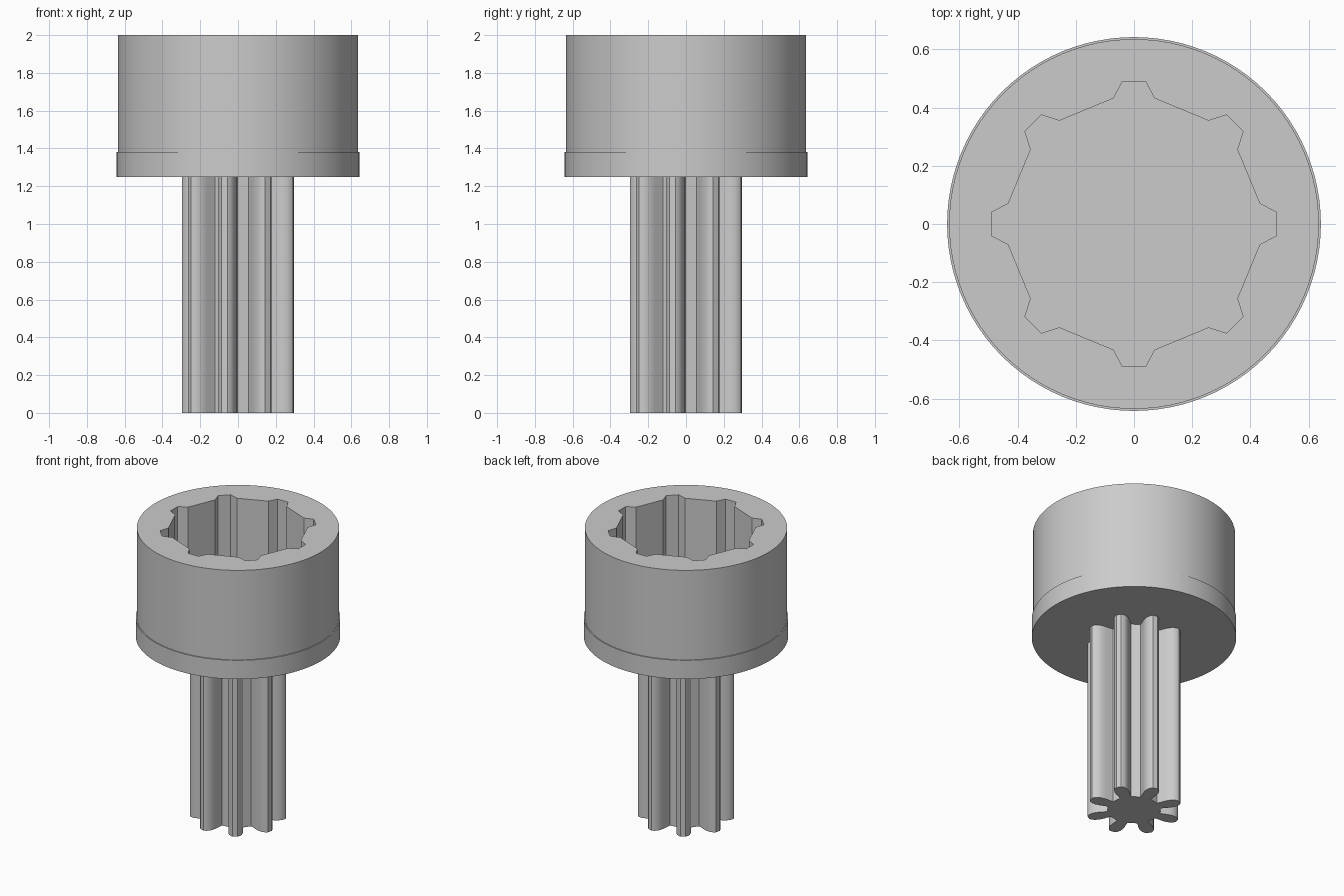
import bpy, bmesh, math
from mathutils import Matrix, Vector

cube = bpy.data.objects.get("Cube")
if cube:
    bpy.data.objects.remove(cube, do_unlink=True)

steel = bpy.data.materials.new("steel grey")
steel.use_nodes = True
grey = (0.6, 0.6, 0.6, 1)
steel.diffuse_color = grey
steel.node_tree.nodes["Principled BSDF"].inputs["Base Color"].default_value = grey

TEETH = 8
SOCKET_FLOOR, HEAD_BOTTOM, COLLAR_TOP, HEAD_TOP = 1.38, 1.25, 1.38, 2.0


def circle(radius, count=96):
    step = math.tau / count
    return [Vector((radius * math.cos(i * step), radius * math.sin(i * step), 0))
            for i in range(count)]


def toothed(half, turn=0):
    """Repeat a tooth, given as (radius, half width) from root to tip, around z."""
    tooth = [(r, -w) for r, w in half] + [(r, w) for r, w in reversed(half)]
    return [Matrix.Rotation(turn + k * math.tau / TEETH, 3, 'Z') @ Vector((r, w, 0))
            for k in range(TEETH) for r, w in tooth]


def ring(bm, outline, z):
    return [bm.verts.new((p.x, p.y, z)) for p in outline]


def bridge(bm, a, b):
    for i in range(len(a)):
        j = (i + 1) % len(a)
        bm.faces.new((a[i], a[j], b[j], b[i]))


def finish(bm, name, angle):
    bmesh.ops.recalc_face_normals(bm, faces=bm.faces)
    mesh = bpy.data.meshes.new(name)
    bm.to_mesh(mesh)
    bm.free()
    mesh.materials.append(steel)
    obj = bpy.data.objects.new(name, mesh)
    bpy.context.collection.objects.link(obj)
    bpy.ops.object.select_all(action='DESELECT')
    obj.select_set(True)
    bpy.context.view_layer.objects.active = obj
    bpy.ops.object.shade_smooth_by_angle(angle=math.radians(angle))
    return obj


# Socket head: collar, barrel, and a notched recess open at the top
bm = bmesh.new()
wall = [ring(bm, circle(r), z) for r, z in (
    (0.642, HEAD_BOTTOM), (0.642, COLLAR_TOP), (0.635, COLLAR_TOP), (0.635, HEAD_TOP))]
for low, high in zip(wall, wall[1:]):
    bridge(bm, low, high)
bm.faces.new(wall[0])
notches = toothed([(0.432, 0.07), (0.49, 0.04)])
floor, mouth = ring(bm, notches, SOCKET_FLOOR), ring(bm, notches, HEAD_TOP)
bridge(bm, floor, mouth)
bm.faces.new(floor)
rim = [e for e in bm.edges if all(v.co.z > HEAD_TOP - 0.001 for v in e.verts)]
bmesh.ops.triangle_fill(bm, edges=rim, use_beauty=True, normal=(0, 0, 1))
finish(bm, "socket_head", 20)

# Splined shaft with rounded teeth
bm = bmesh.new()
spline = toothed([(0.165, 0.036), (0.19, 0.038), (0.22, 0.044), (0.25, 0.045),
                  (0.273, 0.04), (0.291, 0.03), (0.302, 0.016)], math.radians(-13.5))
bottom, top = ring(bm, spline, 0), ring(bm, spline, HEAD_BOTTOM)
bridge(bm, bottom, top)
bm.faces.new(bottom)
bm.faces.new(top)
finish(bm, "splined_shaft", 35)
